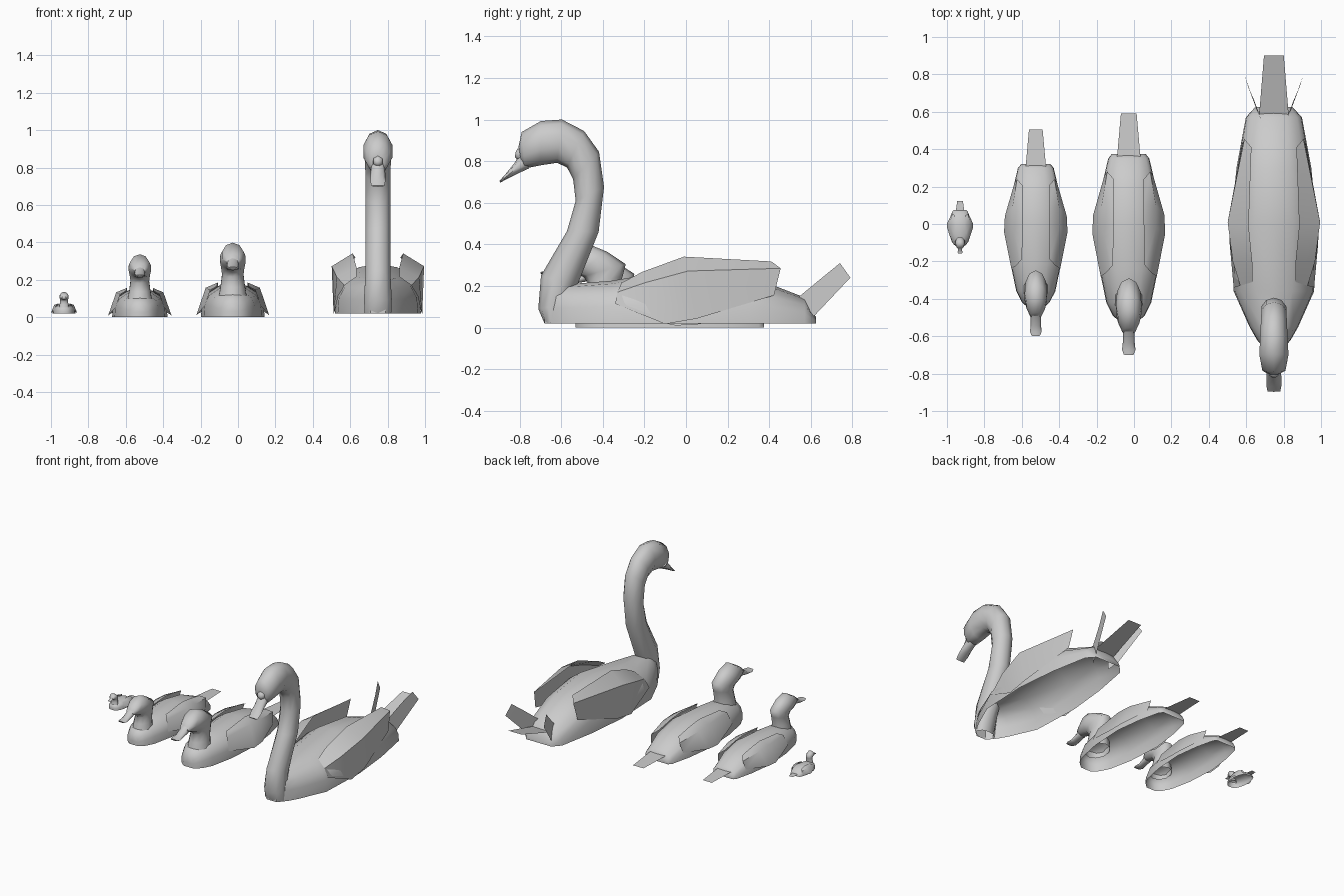
import bpy, bmesh
from math import sin, cos, pi

if "Cube" in bpy.data.objects:
    bpy.data.objects.remove(bpy.data.objects["Cube"])


def make(name, verts, faces, place, smooth=50):
    """Mesh object; place = (x, y, z offset, x, y, z scale)."""
    ox, oy, oz, sx, sy, sz = place
    me = bpy.data.meshes.new(name)
    me.from_pydata([(ox + x * sx, oy + y * sy, oz + z * sz) for x, y, z in verts], [], faces)
    ob = bpy.data.objects.new(name, me)
    bpy.context.collection.objects.link(ob)
    bm = bmesh.new()
    bm.from_mesh(me)
    bmesh.ops.recalc_face_normals(bm, faces=bm.faces)
    bm.to_mesh(me)
    bm.free()
    bpy.ops.object.select_all(action='DESELECT')
    ob.select_set(True)
    bpy.context.view_layer.objects.active = ob
    bpy.ops.object.shade_smooth_by_angle(angle=smooth * pi / 180)
    return ob


def bridge(rows, n, closed):
    """Quads between consecutive rows of n points."""
    m = n if closed else n - 1
    return [(r * n + i, r * n + (i + 1) % n, (r + 1) * n + (i + 1) % n, (r + 1) * n + i)
            for r in range(rows - 1) for i in range(m)]


def tube(name, stations, place, n=10):
    """Loft of ellipses, each spanning a front and a back point in the side plane."""
    verts = []
    for fy, fz, by, bz, hw in stations:
        for i in range(n):
            a = 2 * pi * i / n
            c = (1 - cos(a)) / 2
            verts.append((hw * sin(a), fy + (by - fy) * c, fz + (bz - fz) * c))
    k = len(stations)
    # the foot stays open inside the body, the far end is capped
    make(name, verts, bridge(k, n, True) + [tuple(range((k - 1) * n, k * n))], place, 70)


def hull(name, stations, base, place):
    """Body shell, open underneath: stations are (y, half width, top height)."""
    prof = [(1, 0), (.97, .4), (.82, .7), (.45, .93), (0, 1),
            (-.45, .93), (-.82, .7), (-.97, .4), (-1, 0)]
    verts = [(hw * px, y, base + (top - base) * pz)
             for y, hw, top in stations for px, pz in prof]
    n, k = len(prof), len(stations)
    faces = bridge(k, n, False) + [tuple(range(n)), tuple(range((k - 1) * n, k * n))]
    make(name, verts, faces, place)


def pair(name, rows, place):
    """Left and right sheets from rows of (x, y, z)."""
    n = len(rows[0])
    for side, s in (("left", -1), ("right", 1)):
        verts = [(s * x, y, z) for r in rows for x, y, z in r]
        make(f"{name}_{side}", verts, bridge(len(rows), n, False), place)


def tail(name, y0, z0, w0, y1, z1, w1, place):
    make(name, [(-w0, y0, z0), (w0, y0, z0), (w1, y1, z1), (-w1, y1, z1)], [(0, 1, 2, 3)], place)


# Swan
P = (.748, 0, 0, 1, 1, 1)
hull("swan_body", [(-.68, .04, .19), (-.62, .09, .205), (-.55, .13, .21), (-.36, .215, .225),
                   (0, .23, .285), (.3, .2, .25), (.57, .15, .145), (.625, .1, .05)], .02, P)
tube("swan_neck_and_head", [
    (-.68, .02, -.60, .03, .075), (-.71, .09, -.57, .11, .078), (-.697, .25, -.524, .2, .07),
    (-.572, .464, -.42, .46, .07), (-.53, .61, -.394, .676, .07), (-.543, .715, -.418, .845, .07),
    (-.572, .77, -.49, .945, .073), (-.62, .792, -.596, 1.0, .077), (-.70, .78, -.697, .993, .082),
    (-.774, .765, -.79, .94, .065), (-.79, .79, -.805, .87, .035)], P)
tube("swan_bill", [(-.755, .765, -.79, .85, .036), (-.81, .74, -.825, .79, .04),
                   (-.86, .715, -.87, .735, .04), (-.892, .697, -.897, .705, .034)], P, 8)
tube("swan_bill_knob", [(-.78, .80, -.78, .87, .03), (-.81, .805, -.81, .86, .028),
                        (-.822, .82, -.82, .84, .01)], P, 6)
pair("swan_wing", [
    [(.115, -.31, .215), (.18, -.33, .17), (.215, -.34, .115)],
    [(.115, -.21, .268), (.22, -.2, .215), (.237, -.1, .017)],
    [(.135, -.01, .341), (.247, .01, .272), (.238, .05, .043)],
    [(.12, .41, .318), (.158, .455, .285), (.17, .423, .155)]], P)
tail("swan_tail", .57, .10, .08, .90, .20, .053, P)
pair("swan_tail_feather", [[(.065, .55, .02), (.065, .545, .15)],
                           [(.095, .62, .06), (.105, .66, .245)],
                           [(.155, .79, .24), (.14, .74, .31)]], P)

# Two ducks and a duckling share one design at different sizes
birds = {"large_duck": (-.028, 0, 0, 1, 1, 1),
         "small_duck": (-.525, 0, 0, .87, .855, .845),
         "duckling": (-.93, -.006, .02, .36, .217, .29)}
for bird, P in birds.items():
    hull(bird + "_body", [(-.53, .04, .08), (-.49, .085, .12), (-.42, .12, .15), (-.25, .155, .165),
                          (0, .17, .18), (.2, .145, .145), (.35, .11, .075), (.375, .09, .035)], 0, P)
    tube(bird + "_neck_and_head", [
        (-.50, .08, -.32, .10, .082), (-.48, .16, -.325, .18, .068), (-.47, .215, -.305, .245, .06),
        (-.495, .245, -.29, .305, .066), (-.53, .255, -.38, .365, .072),
        (-.565, .265, -.46, .398, .06), (-.59, .28, -.555, .34, .036)], P)
    tube(bird + "_bill", [(-.56, .262, -.575, .315, .032), (-.635, .25, -.635, .278, .032),
                          (-.67, .25, -.675, .27, .036), (-.697, .257, -.70, .268, .026)], P, 8)
    pair(bird + "_wing", [
        [(.085, -.22, .165), (.12, -.26, .145), (.15, -.28, .06)],
        [(.08, 0, .185), (.145, -.02, .157), (.195, -.05, .01)],
        [(.08, .1, .175), (.145, .1, .15), (.19, .05, .015)],
        [(.08, .24, .15), (.115, .28, .125), (.13, .26, .05)]], P)
    tail(bird + "_tail", .33, .05, .065, .59, .04, .042, P)
